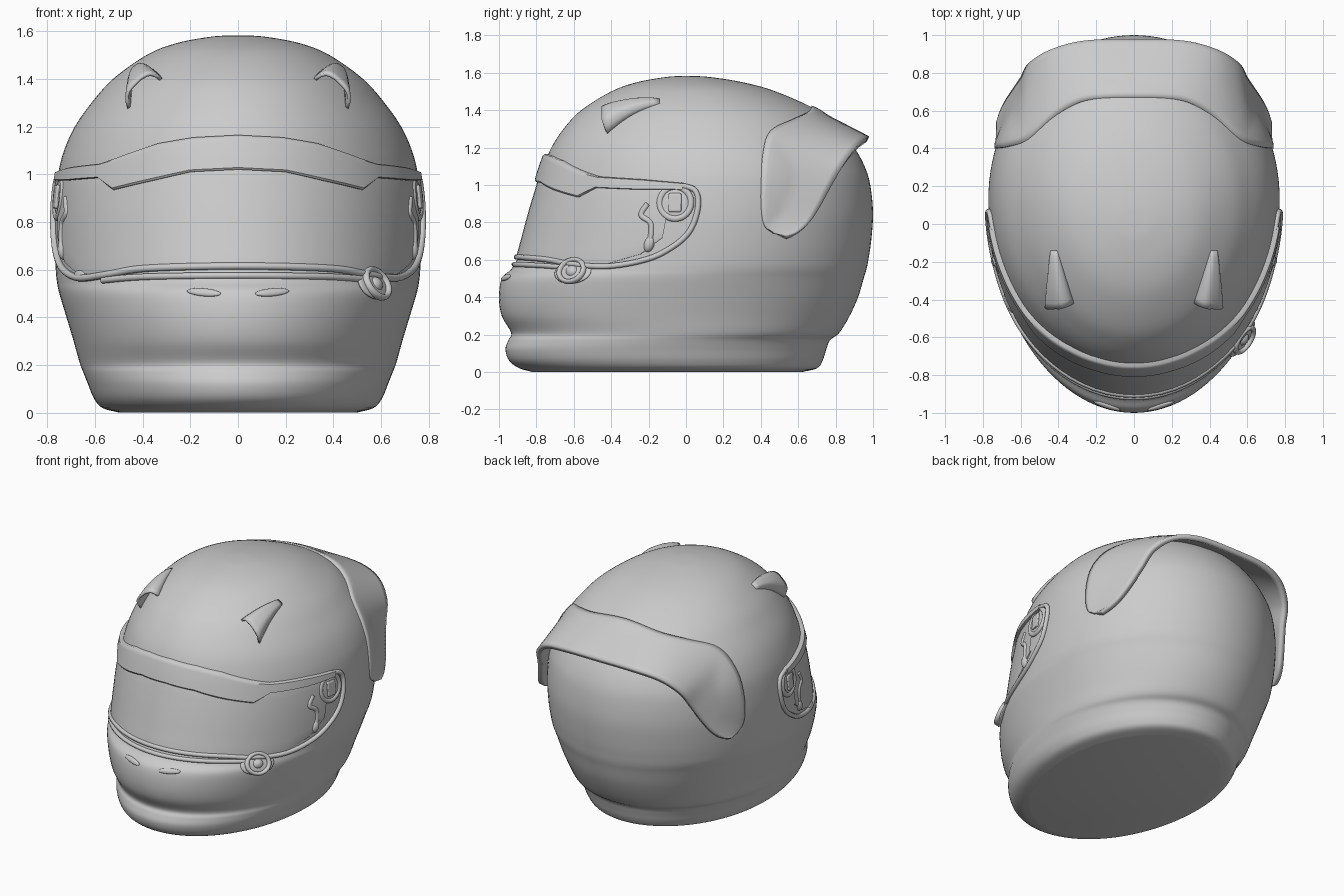
import bpy, bmesh, math
from mathutils import Vector, Matrix
from mathutils.bvhtree import BVHTree

if "Cube" in bpy.data.objects:
    bpy.data.objects.remove(bpy.data.objects["Cube"])

grey = bpy.data.materials.new("light grey")
grey.use_nodes = True
COLOUR = (0.6, 0.6, 0.6, 1)
grey.diffuse_color = COLOUR
grey.node_tree.nodes["Principled BSDF"].inputs["Base Color"].default_value = COLOUR


def smooth_path(points, steps):
    """Catmull-Rom interpolation of tuples of any size."""
    pts = [Vector(p) for p in points]
    pts = [2 * pts[0] - pts[1]] + pts + [2 * pts[-1] - pts[-2]]
    out = []
    for a, b, c, d in zip(pts, pts[1:], pts[2:], pts[3:]):
        for i in range(steps):
            t = i / steps
            out.append(0.5 * (2 * b + (c - a) * t + (2 * a - 5 * b + 4 * c - d) * t * t
                              + (3 * b - a - 3 * c + d) * t ** 3))
    return out + [pts[-2]]


def finish(ob, angle=40):
    ob.data.materials.append(grey)
    bpy.ops.object.select_all(action="DESELECT")
    ob.select_set(True)
    bpy.context.view_layer.objects.active = ob
    bpy.ops.object.shade_smooth_by_angle(angle=math.radians(angle))
    return ob


def grid(name, rows, closed=False, caps=False, thick=0):
    """Skin equal rows of points; faces are turned outward."""
    bm = bmesh.new()
    vs = [[bm.verts.new(p) for p in row] for row in rows]
    n = len(rows[0])
    for r, s in zip(vs, vs[1:]):
        for i in range(n if closed else n - 1):
            j = (i + 1) % n
            bm.faces.new((r[i], r[j], s[j], s[i]))
    if caps:
        bm.faces.new(vs[0])
        bm.faces.new(vs[-1])
        bmesh.ops.recalc_face_normals(bm, faces=bm.faces)
    bm.normal_update()
    middle = Vector((0, 0.1, 0.75))
    if sum(f.normal.dot(f.calc_center_median() - middle) * f.calc_area() for f in bm.faces) < 0:
        bmesh.ops.reverse_faces(bm, faces=bm.faces)
    me = bpy.data.meshes.new(name)
    bm.to_mesh(me)
    bm.free()
    ob = bpy.data.objects.new(name, me)
    bpy.context.collection.objects.link(ob)
    if thick:
        mod = ob.modifiers.new("thickness", "SOLIDIFY")
        mod.thickness, mod.offset = thick, -1
    return finish(ob)


# Shell levels: height, front y, back y, half width
LEVELS = smooth_path([
    (0, -.82, .62, .5), (.02, -.89, .7, .57), (.06, -.945, .73, .605), (.12, -.965, .75, .63),
    (.17, -.95, .77, .65), (.21, -.935, .82, .665), (.3, -.985, .875, .69), (.4, -1, .92, .72),
    (.5, -.985, .95, .75), (.55, -.935, .965, .76), (.6, -.905, .975, .765), (.7, -.875, .99, .77),
    (.85, -.835, 1, .77), (1, -.79, .985, .755), (1.1, -.76, .955, .73), (1.2, -.72, .9, .685),
    (1.3, -.655, .82, .615), (1.4, -.56, .7, .525), (1.5, -.4, .48, .385), (1.55, -.26, .3, .26),
    (1.578, -.1, .12, .11), (1.583, -.01, .01, .01)], 5)


def ring_point(level, a, off=0):
    """Point on a level; angle zero is the front, positive is +x."""
    z, front, back, half = level
    mid = (front + back) / 2 + 0.07 * half
    reach = (mid - front if math.cos(a) > 0 else back - mid) + off
    return Vector(((half + off) * math.sin(a), mid - reach * math.cos(a), z))


def on_shell(deg, z, off=0):
    for lo, hi in zip(LEVELS, LEVELS[1:]):
        if lo[0] <= z <= hi[0]:
            return ring_point(lo.lerp(hi, (z - lo[0]) / (hi[0] - lo[0])), math.radians(deg), off)


SEG = 112
shell = grid("shell", [[ring_point(l, math.tau * i / SEG) for i in range(SEG)] for l in LEVELS],
             closed=True, caps=True)
bvh = BVHTree.FromPolygons([v.co for v in shell.data.vertices],
                           [p.vertices for p in shell.data.polygons])


def mirrored(table):
    """Extend a table of angles from the centre to both sides."""
    return [(-p[0], *p[1:]) for p in reversed(table[1:])] + table


def panel(name, table, off):
    """Raised band following the shell between two edge heights."""
    cols = []
    fine = []
    for p, q in zip(table, table[1:]):
        fine += [Vector(p).lerp(Vector(q), i / 6) for i in range(6)]
    for a, lo, hi in fine + [Vector(table[-1])]:
        profile = [(0, -.01), (0, off * .7), (.06, off)] + [(k / 6, off) for k in range(1, 6)]
        profile += [(.94, off), (1, off * .7), (1, -.01)]
        cols.append([on_shell(a, lo + (hi - lo) * t, o) for t, o in profile])
    grid(name, cols)


def tube(name, points, radius):
    cu = bpy.data.curves.new(name, "CURVE")
    cu.dimensions = "3D"
    cu.bevel_depth, cu.bevel_resolution, cu.use_fill_caps = radius, 3, True
    sp = cu.splines.new("POLY")
    sp.points.add(len(points) - 1)
    for sp_pt, p in zip(sp.points, points):
        sp_pt.co = (*p, 1)
        sp_pt.radius = 1
    sp.use_smooth = True
    cu.materials.append(grey)
    bpy.context.collection.objects.link(bpy.data.objects.new(name, cu))


# Visor pane, brow band and the sealing beads
panel("visor", mirrored([(0, .61, 1.04), (30, .6, 1.01), (45, .585, 1), (60, .58, 1),
                         (70, .63, 1), (76, .72, .99)]), .01)
panel("brow_band", mirrored([(0, 1.02, 1.165), (15, 1.01, 1.155), (27, .975, 1.13), (42, .935, 1.07),
                             (49, .985, 1.045), (66, .975, 1.03), (80, .975, 1.01)]), .027)
seal = smooth_path(mirrored([(0, .615), (30, .605), (45, .58), (60, .565), (72, .6), (79, .66),
                             (84, .75), (85.5, .88), (84, .97), (79, 1)]), 6)
tube("visor_seal", [on_shell(a, z, .006) for a, z in seal], .015)
chin_edge = smooth_path(mirrored([(0, .575), (30, .57), (48, .555)]), 10)
tube("chin_edge", [on_shell(a, z, .002) for a, z in chin_edge], .014)


def local_frame(deg, z, lift=0):
    """Matrix on the shell: local z is outward, local y is upward."""
    loc, n, _, _ = bvh.find_nearest(on_shell(deg, z))
    right = Vector((0, 0, 1)).cross(n).normalized()
    m = Matrix((right, n.cross(right), n)).transposed().to_4x4()
    return Matrix.Translation(loc + n * lift) @ m


def place(name, frame, size, kind="ball", turn=0):
    """Put a scaled primitive on a shell frame."""
    if kind == "ball":
        bpy.ops.mesh.primitive_uv_sphere_add(segments=24, ring_count=12, radius=1)
    elif kind == "ring":
        bpy.ops.mesh.primitive_torus_add(major_segments=32, minor_segments=10,
                                         major_radius=1, minor_radius=.2)
    else:
        bpy.ops.mesh.primitive_cube_add(size=2)
    ob = bpy.context.object
    ob.name = name
    ob.matrix_world = frame @ Matrix.Rotation(turn, 4, "Z") @ Matrix.Diagonal((*size, 1))
    if kind == "box":
        mod = ob.modifiers.new("round", "BEVEL")
        mod.width, mod.segments = .25, 3
    finish(ob)


# Visor pivots on both sides
for side, label in ((1, "left"), (-1, "right")):
    pivot = local_frame(side * 78, .905)
    place(label + "_pivot_ring", pivot, (.085, .085, .07), "ring")
    place(label + "_pivot_base", pivot, (.08, .085, .012))
    place(label + "_pivot_grip", pivot, (.035, .05, .022), "box")
    arm = smooth_path([(69, .9), (67.5, .84), (71, .8), (72, .74), (72, .7)], 5)
    tube(label + "_pivot_arm", [on_shell(side * a, z, .004) for a, z in arm], .016)
    place(label + "_visor_stop", local_frame(side * 72, .685), (.028, .045, .025), turn=-.3 * side)

# Visor latch on the left only, with a small tab opposite
latch = local_frame(49, .535)
place("latch_base", latch, (.115, .07, .02))
place("latch_ring", latch @ Matrix.Translation((0, 0, .015)), (.075, .065, .09), "ring")
place("latch_button", latch, (.04, .035, .035))
place("right_latch_tab", local_frame(-60, .575), (.06, .025, .018))

# Small chin vents
for side, label in ((1, "left"), (-1, "right")):
    place(label + "_chin_vent", local_frame(side * 11, .505), (.075, .018, .012), turn=side * .1)

# Crown scoops, open to the front
for side, label in ((1, "left"), (-1, "right")):
    rows = []
    for k in range(11):
        t = k / 10
        cx, y, w = .425 - .035 * t, -.14 - .28 * t, .02 + .055 * t
        row = []
        for j in range(13):
            u = j / 6 - 1
            hit, n, _, _ = bvh.ray_cast(Vector((side * (cx + w * u), y, 3)), Vector((0, 0, -1)))
            row.append(hit + n * (-.006 + (.012 + .06 * t ** .7) * (1 - u ** 4)))
        rows.append(row)
    grid(label + "_crown_scoop", rows, thick=.014)

# Rear spoiler: shell edge x y z, then free edge x y z
half_spoiler = [
    (0, .67, 1.42, 0, .98, 1.26), (.25, .66, 1.4, .27, .97, 1.255), (.42, .58, 1.36, .45, .92, 1.215),
    (.57, .45, 1.29, .56, .85, 1.12), (.67, .41, 1.16, .6, .78, 1), (.72, .4, 1, .64, .72, .89),
    (.73, .4, .87, .68, .66, .8), (.735, .42, .78, .71, .6, .75), (.73, .47, .74, .73, .54, .73)]
full = [(-a, b, c, -d, e, f) for a, b, c, d, e, f in reversed(half_spoiler[1:])] + half_spoiler
rows = []
for s in smooth_path(full, 5):
    root, edge = Vector(s[:3]), Vector(s[3:])
    row = []
    for k in range(13):
        p = root.lerp(edge, k / 12)
        loc, n, _, _ = bvh.find_nearest(p)
        if k == 0 or (p - loc).dot(n) < .012:
            p = loc + n * (.008 if k == 0 else .012)
        row.append(p)
    rows.append(row)
grid("rear_spoiler", rows, thick=.035)
